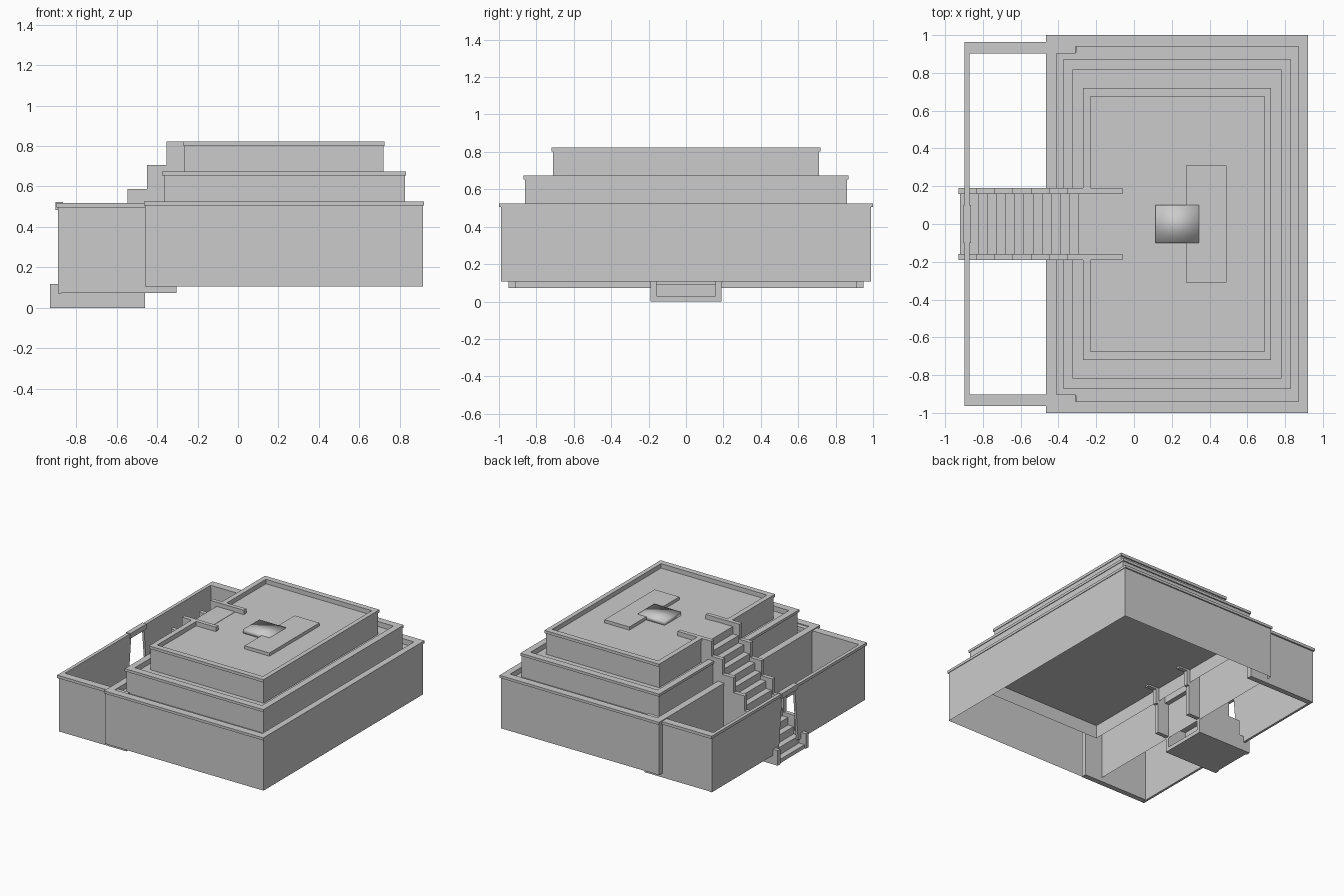
import bpy, bmesh

if "Cube" in bpy.data.objects:
    bpy.data.objects.remove(bpy.data.objects["Cube"])

DZ = -0.007   # settles the model on z = 0


def make(name, bm):
    bmesh.ops.translate(bm, verts=bm.verts, vec=(0, 0, DZ))
    me = bpy.data.meshes.new(name)
    bm.to_mesh(me)
    bm.free()
    ob = bpy.data.objects.new(name, me)
    bpy.context.collection.objects.link(ob)
    return ob


def add_box(bm, x0, x1, y0, y1, z0, z1):
    vs = bmesh.ops.create_cube(bm, size=1)["verts"]
    for v in vs:
        v.co = ((x0 + x1) / 2 + v.co.x * (x1 - x0),
                (y0 + y1) / 2 + v.co.y * (y1 - y0),
                (z0 + z1) / 2 + v.co.z * (z1 - z0))


def boxes(name, items):
    bm = bmesh.new()
    for b in items:
        add_box(bm, *b)
    return make(name, bm)


def prism_x(name, pts, x0, x1):
    """Extrude a y-z outline along x."""
    bm = bmesh.new()
    f = bm.faces.new([bm.verts.new((x0, y, z)) for y, z in pts])
    ext = bmesh.ops.extrude_face_region(bm, geom=[f])["geom"]
    bmesh.ops.translate(bm, vec=(x1 - x0, 0, 0),
                        verts=[g for g in ext if isinstance(g, bmesh.types.BMVert)])
    bmesh.ops.recalc_face_normals(bm, faces=bm.faces)
    return make(name, bm)


def ring(o, i, z0, z1, gap=0):
    """Rectangular frame of boxes; o and i are (x0, x1, half_y). gap splits the -x side."""
    b = [(o[0], o[1], i[2], o[2], z0, z1), (o[0], o[1], -o[2], -i[2], z0, z1),
         (i[1], o[1], -i[2], i[2], z0, z1)]
    if gap:
        b += [(o[0], i[0], gap, i[2], z0, z1), (o[0], i[0], -i[2], -gap, z0, z1)]
    else:
        b += [(o[0], i[0], -i[2], i[2], z0, z1)]
    return b


def tier(name, wall, cap, inner, z_bot, z_floor, z_cap, z_top, gap=0):
    # open-bottomed wall skin and roof plane
    bm = bmesh.new()
    add_box(bm, wall[0], wall[1], -wall[2], wall[2], z_bot, z_floor)
    low = [f for f in bm.faces if f.normal.z < -0.5 or
           all(abs(v.co.z - z_bot) < 1e-5 for v in f.verts)]
    bmesh.ops.delete(bm, geom=low, context='FACES_ONLY')
    make(name + "_walls", bm)
    # parapet and its overhanging cap
    boxes(name + "_parapet", ring(wall, inner, z_floor, z_cap, gap))
    boxes(name + "_cap", ring(cap, inner, z_cap, z_top, gap))


# three stepped tiers
tier("lower_tier", (-0.46, 0.915, 0.99), (-0.465, 0.92, 1.0), (-0.41, 0.87, 0.94),
     0.113, 0.49, 0.512, 0.532)
tier("middle_tier", (-0.367, 0.825, 0.86), (-0.375, 0.83, 0.87), (-0.325, 0.78, 0.815),
     0.385, 0.64, 0.66, 0.68)
tier("upper_tier", (-0.265, 0.72, 0.71), (-0.27, 0.725, 0.72), (-0.23, 0.69, 0.675),
     0.53, 0.795, 0.808, 0.83, gap=0.16)

# courtyard front wall with a tapered doorway
prism_x("courtyard_front_wall",
        [(-0.95, 0.078), (-0.12, 0.078), (-0.08, 0.49), (0.08, 0.49),
         (0.12, 0.078), (0.95, 0.078), (0.95, 0.505), (-0.95, 0.505)], -0.89, -0.872)
boxes("door_lintel", [(-0.902, -0.864, -0.1, 0.1, 0.49, 0.53)])

# courtyard side walls and caps
walls, caps = [], []
for s in (-1, 1):
    y = sorted((s * 0.908, s * 0.95))
    walls.append((-0.89, -0.305, y[0], y[1], 0.08, 0.505))
    y = sorted((s * 0.903, s * 0.963))
    caps.append((-0.897, -0.31, y[0], y[1], 0.503, 0.525))
    y = sorted((s * 0.1, s * 0.903))
    caps.append((-0.897, -0.87, y[0], y[1], 0.503, 0.525))
boxes("courtyard_side_walls", walls)
boxes("courtyard_wall_caps", caps)

# staircase treads
steps = []
for i in range(14):
    x, top = -0.92 + 0.048 * i, 0.037 + 0.0585 * i
    length = 0.46 if i == 0 else 0.16
    steps.append((x, x + length, -0.16, 0.16, max(0.007, top - 0.0585), top))
boxes("stair_treads", steps)

# stepped stair side curbs
ends = [-0.46, -0.36, -0.36, -0.34, -0.27, -0.25, -0.06]
curbs = []
for i, e in enumerate(ends):
    x, top = -0.93 + 0.096 * i, 0.125 + 0.1175 * i
    for s in (-1, 1):
        y = sorted((s * 0.158, s * 0.19))
        curbs.append((x, e, y[0], y[1], top - 0.118, top))
boxes("stair_curbs", curbs)

# roof platform and smooth-shaded block
boxes("roof_platform", [(0.275, 0.49, -0.31, 0.31, 0.79, 0.82)])
block = boxes("roof_block", [(0.115, 0.345, -0.1, 0.1, 0.79, 0.826)])
for p in block.data.polygons:
    p.use_smooth = True
